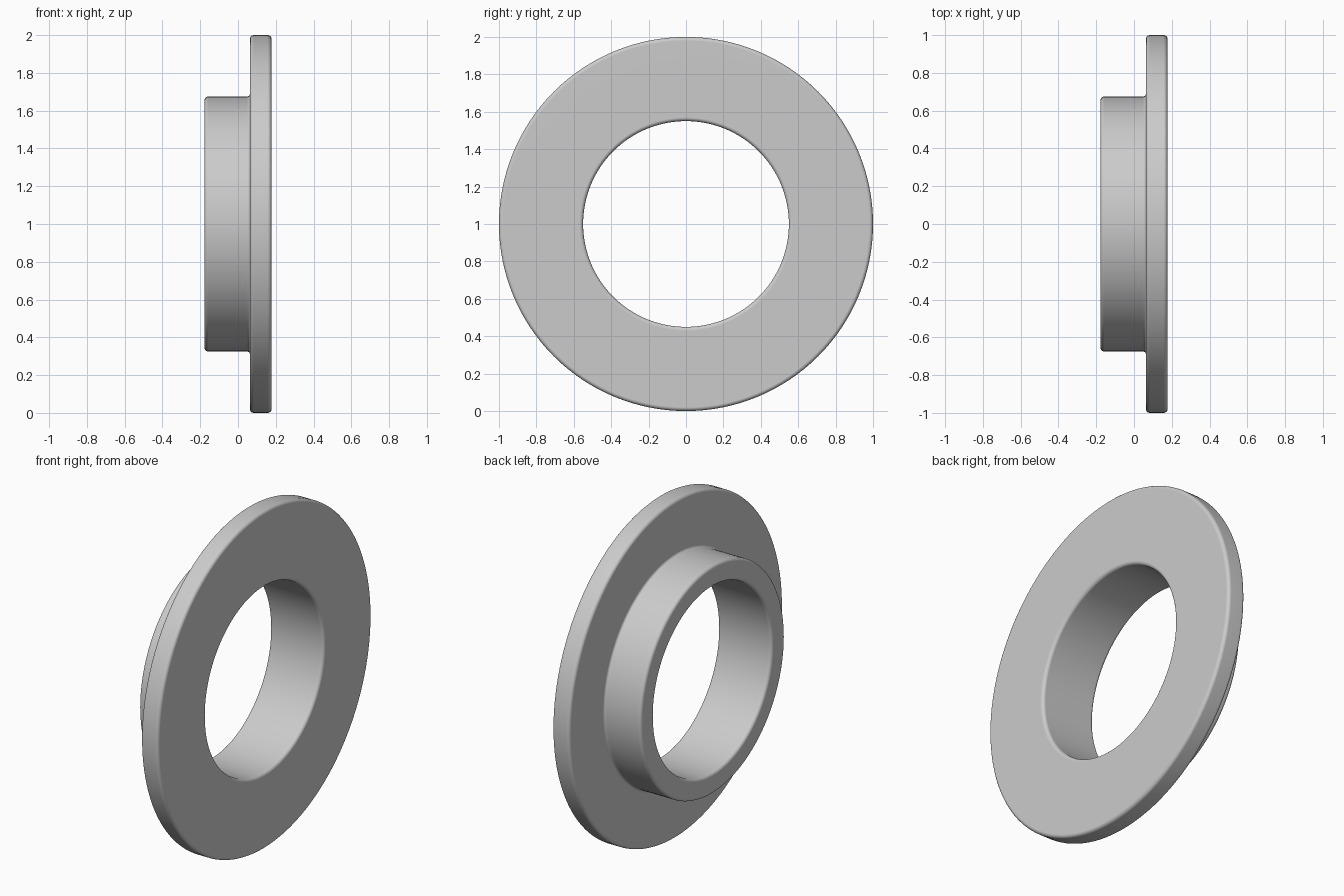
import bpy, bmesh, math
from mathutils import Vector

if "Cube" in bpy.data.objects:
    bpy.data.objects.remove(bpy.data.objects["Cube"])

SEGMENTS = 128
ARC = 5

# Cross-section corners: (x along axis, radius, corner rounding)
corners = [
    (-0.177, 0.55, 0.02),    # collar bore edge
    (-0.177, 0.675, 0.02),   # collar outer edge
    (0.063, 0.675, 0.015),   # fillet where collar meets flange
    (0.063, 1.0, 0.02),      # flange rim, collar side
    (0.177, 1.0, 0.02),      # flange rim, flat side
    (0.177, 0.55, 0.02),     # flange bore edge
]


def rounded(points):
    """Replace every right-angle corner by a quarter arc."""
    out = []
    for i, (x, r, rad) in enumerate(points):
        p = Vector((x, r))
        a = (Vector(points[i - 1][:2]) - p).normalized()
        b = (Vector(points[(i + 1) % len(points)][:2]) - p).normalized()
        centre = p + (a + b) * rad
        for k in range(ARC + 1):
            t = math.pi / 2 * k / ARC
            out.append(centre - b * rad * math.cos(t) - a * rad * math.sin(t))
    return out


# Flanged bushing: closed section revolved around the x axis
section = rounded(corners)
bm = bmesh.new()
rings = []
for s in range(SEGMENTS):
    a = 2 * math.pi * s / SEGMENTS
    rings.append([bm.verts.new((p.x, p.y * math.sin(a), 1 + p.y * math.cos(a)))
                  for p in section])
n = len(section)
for s in range(SEGMENTS):
    r0, r1 = rings[s], rings[(s + 1) % SEGMENTS]
    for i in range(n):
        j = (i + 1) % n
        bm.faces.new((r0[i], r0[j], r1[j], r1[i]))
bmesh.ops.recalc_face_normals(bm, faces=bm.faces)
for f in bm.faces:
    f.smooth = True

mesh = bpy.data.meshes.new("flanged_bushing")
bm.to_mesh(mesh)
bm.free()
bushing = bpy.data.objects.new("flanged_bushing", mesh)
bpy.context.collection.objects.link(bushing)

# Keep the broad faces flat next to the rounded edges
bushing.modifiers.new("flat_faces", 'WEIGHTED_NORMAL')

grey = bpy.data.materials.new("light_grey")
grey.diffuse_color = (0.6, 0.6, 0.6, 1)
grey.use_nodes = True
grey.node_tree.nodes["Principled BSDF"].inputs["Base Color"].default_value = grey.diffuse_color
mesh.materials.append(grey)
